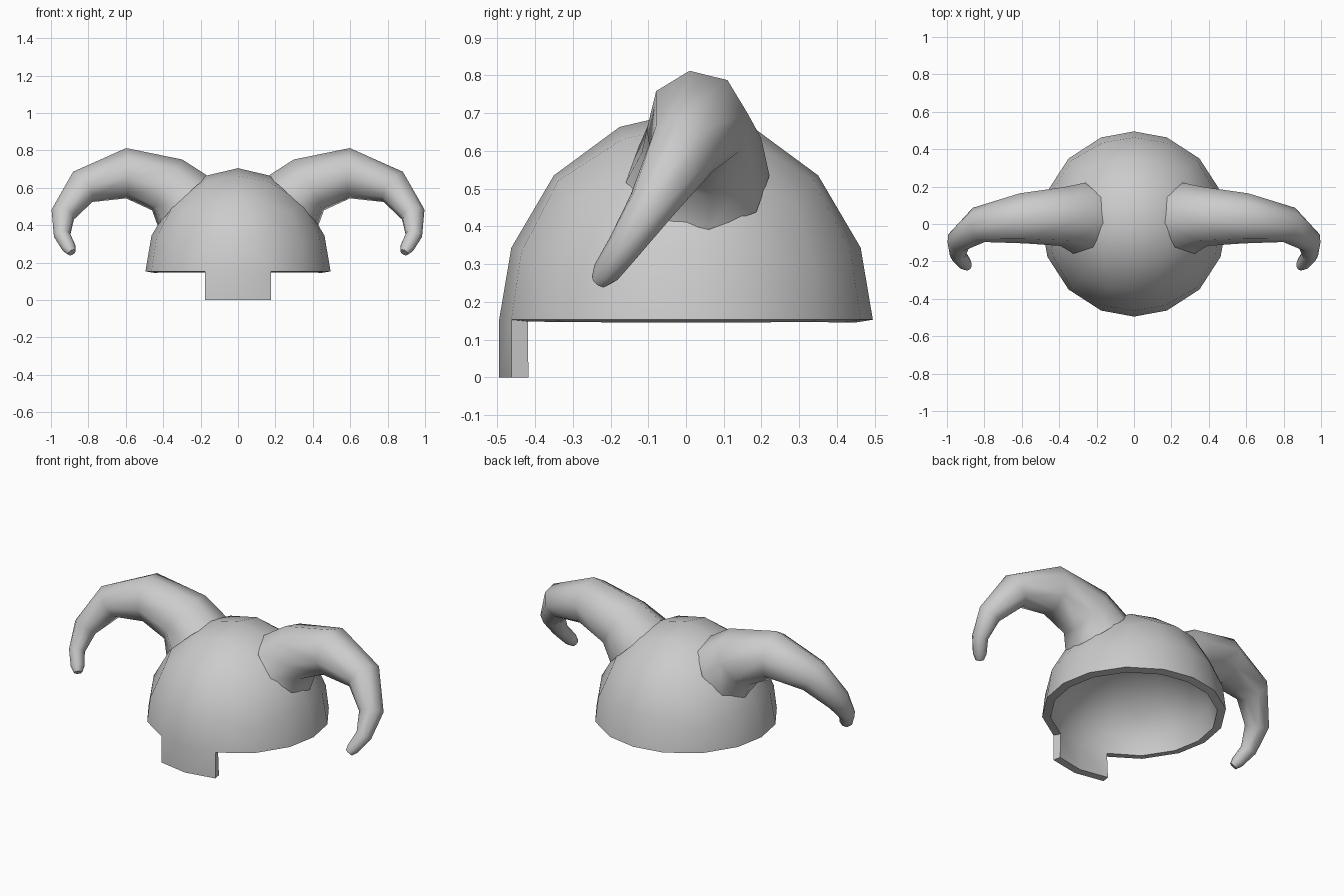
import bpy, bmesh, math
from mathutils import Vector

if "Cube" in bpy.data.objects:
    bpy.data.objects.remove(bpy.data.objects["Cube"])


def finish(name, bm):
    bmesh.ops.recalc_face_normals(bm, faces=bm.faces)
    mesh = bpy.data.meshes.new(name)
    bm.to_mesh(mesh)
    bm.free()
    ob = bpy.data.objects.new(name, mesh)
    bpy.context.collection.objects.link(ob)
    bpy.ops.object.select_all(action='DESELECT')
    ob.select_set(True)
    bpy.context.view_layer.objects.active = ob
    return ob


def apply_and_smooth(ob, angle):
    for m in list(ob.modifiers):
        bpy.ops.object.modifier_apply(modifier=m.name)
    bpy.ops.object.shade_smooth_by_angle(angle=math.radians(angle))


# Helmet shell: upper half of a spherified cube, slightly stretched upwards
RIM = 0.153
bm = bmesh.new()
bmesh.ops.create_cube(bm, size=2)
bmesh.ops.subdivide_edges(bm, edges=bm.edges[:], cuts=3, use_grid_fill=True)
bmesh.ops.delete(bm, geom=[v for v in bm.verts if v.co.z < -0.01], context='VERTS')
for v in bm.verts:
    p = Vector([math.copysign(0.38, c) if abs(abs(c) - 0.5) < 0.01 else c for c in v.co]).normalized()
    flat = 0.016 * p.z * math.sqrt(max(0, 1 - p.z * p.z))
    v.co = (p.x * 0.495, p.y * 0.495, RIM + p.z * 0.552 - flat)

# Front guard: pull the two front rim edges down to the ground
front = [e for e in bm.edges if all(abs(v.co.z - RIM) < 0.01 and v.co.y < -0.4
                                    and abs(v.co.x) < 0.2 for v in e.verts)]
for g in bmesh.ops.extrude_edge_only(bm, edges=front)['geom']:
    if isinstance(g, bmesh.types.BMVert):
        g.co.z = 0
helmet = finish("helmet_shell", bm)
outer_count = len(helmet.data.vertices)
sol = helmet.modifiers.new("thickness", 'SOLIDIFY')
sol.thickness = 0.046
sol.offset = -1
apply_and_smooth(helmet, 40)

# Shallower inner ceiling
for v in helmet.data.vertices[outer_count:]:
    if v.co.z > RIM + 0.03:
        v.co.z = RIM + (v.co.z - RIM) * 0.65

# Horn: eight-sided rings swept along a curling path (x, y, z, radius)
path = [(0.292, 0.031, 0.526, 0.193), (0.378, 0.041, 0.615, 0.160),
        (0.598, 0.030, 0.678, 0.136), (0.830, -0.005, 0.605, 0.097),
        (0.937, -0.090, 0.457, 0.066), (0.940, -0.165, 0.345, 0.045),
        (0.903, -0.212, 0.278, 0.037), (0.888, -0.230, 0.254, 0.023)]
pts = [Vector(p[:3]) for p in path]
bm = bmesh.new()
rings = []
for i, c in enumerate(pts):
    t = Vector()
    if i > 0:
        t += (c - pts[i - 1]).normalized()
    if i < len(pts) - 1:
        t += (pts[i + 1] - c).normalized()
    t.normalize()
    side = Vector((0, 1, 0))
    side = (side - t * side.dot(t)).normalized()
    up = t.cross(side)
    ring = []
    for k in range(8):
        a = math.radians(8.7 + 45 * k)
        ring.append(bm.verts.new(c + path[i][3] * (math.cos(a) * side + math.sin(a) * up)))
    rings.append(ring)
for a, b in zip(rings, rings[1:]):
    for k in range(8):
        n = (k + 1) % 8
        bm.faces.new((a[k], a[n], b[n], b[k]))
bm.faces.new(rings[-1])
horns = finish("horns", bm)

# Second horn mirrored across the centre
horns.modifiers.new("mirror", 'MIRROR')
apply_and_smooth(horns, 65)
